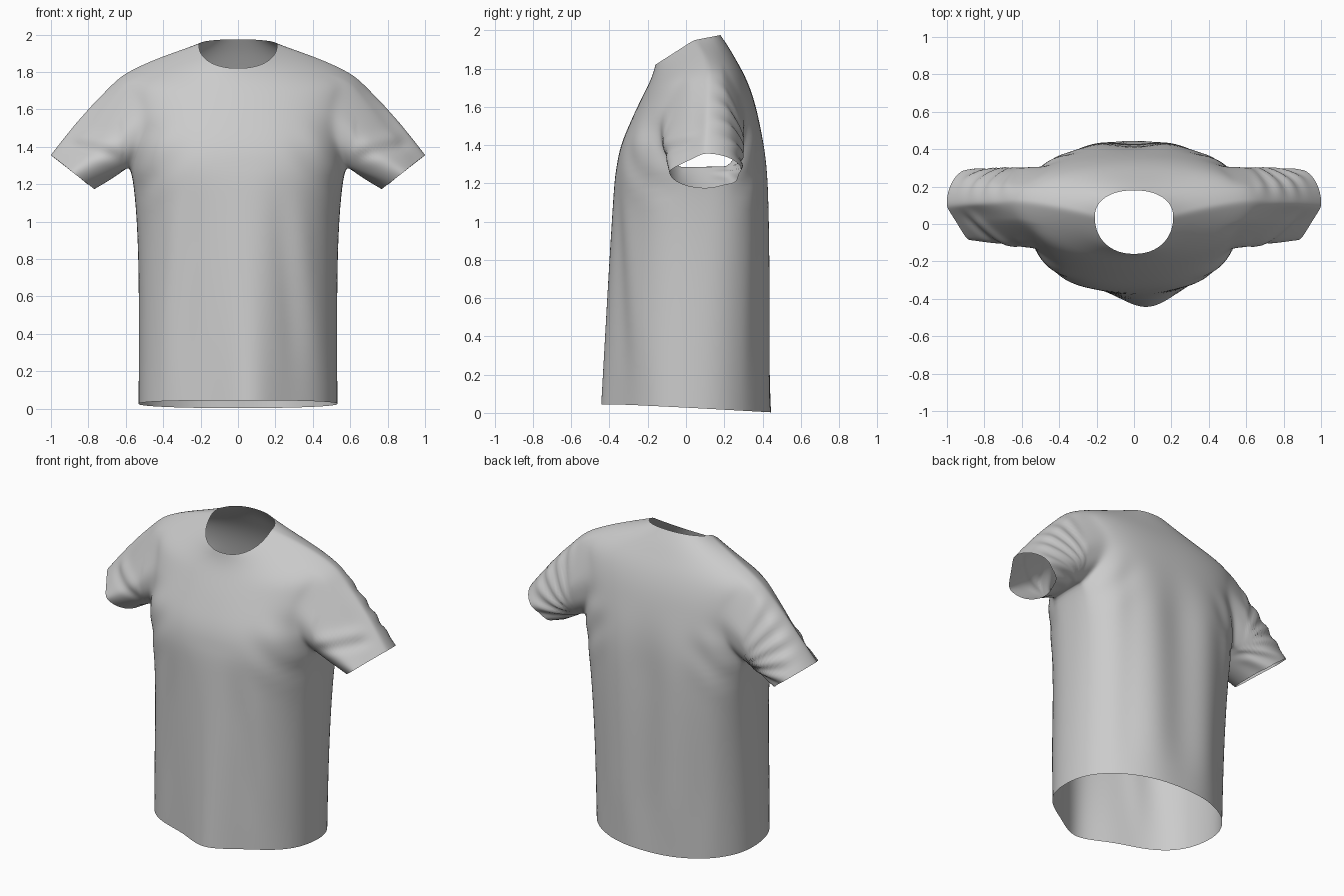
import bpy, bmesh
from math import sin, cos, pi, radians, exp, atan2
from mathutils import Vector

if "Cube" in bpy.data.objects:
    bpy.data.objects.remove(bpy.data.objects["Cube"])

N = 48            # points around the torso
LOW, HIGH = 4, 8  # armhole spans these rings
HALF = 4          # armhole half width in points

# Torso rings: half width, side z, centre y, front y, front z, back y, back z,
# front squareness, back squareness, armhole angle
RINGS = [
    (.532, .025, .05, -.350, .045, .446, .003, 2.5, 2.1, 30),
    (.530, .45, .06, -.358, .45, .440, .45, 2.45, 2.25, 29),
    (.532, .85, .08, -.365, .85, .436, .85, 2.45, 2.5, 26),
    (.550, 1.15, .10, -.368, 1.13, .426, 1.15, 2.5, 2.75, 21),
    (.575, 1.30, .10, -.368, 1.28, .420, 1.30, 2.6, 2.8, 17),
    (.58, 1.41, .10, -.342, 1.40, .405, 1.42, 2.6, 2.8, 30),
    (.59, 1.54, .11, -.300, 1.50, .380, 1.54, 2.4, 2.7, 36),
    (.61, 1.68, .11, -.255, 1.60, .350, 1.66, 2.1, 2.6, 33),
    (.615, 1.79, .12, -.215, 1.68, .310, 1.76, 2.0, 2.4, 20),
    (.47, 1.86, .10, -.190, 1.73, .265, 1.84, 2.0, 2.2, 27),
    (.33, 1.91, .07, -.172, 1.775, .225, 1.91, 2.0, 2.1, 30),
    (.21, 1.948, .04, -.160, 1.82, .180, 1.975, 2.2, 2.2, 30),
]


def ring_point(ring, i):
    w, zs, yc, yf, zf, yb, zb, nf, nb, arm = ring
    i %= N
    s = min(i, N - i)
    q = min(s, N // 2 - s)
    back = i <= N // 2
    arm = radians(arm * (1.25 if back else 1))
    a = arm * q / HALF if q <= HALF else arm + (pi / 2 - arm) * (q - HALF) / (N / 4 - HALF)
    n, ye, ze = (nb, yb, zb) if back else (nf, yf, zf)
    c, d = max(cos(a), 0), sin(a)
    r = (c ** n + d ** n) ** (-1 / n)
    x = w * c * r * (1 if s <= N // 4 else -1)
    return Vector((x, yc + (ye - yc) * d * r, zs + (ze - zs) * d * r))


bm = bmesh.new()

# Torso, leaving the armholes open
rows = [[bm.verts.new(ring_point(r, i)) for i in range(N)] for r in RINGS]
for j in range(len(rows) - 1):
    for i in range(N):
        q = min((i + .5) % (N / 2), N / 2 - (i + .5) % (N / 2))
        if LOW <= j < HIGH and q < HALF:
            continue
        k = (i + 1) % N
        bm.faces.new((rows[j][i], rows[j][k], rows[j + 1][k], rows[j + 1][i]))

# Sleeves, lofted from the armhole edge to the cuff
STEPS = 7
for side in (1, -1):
    grid = [(LOW, i) for i in range(-HALF, HALF)]
    grid += [(j, HALF) for j in range(LOW, HIGH)]
    grid += [(HIGH, i) for i in range(HALF, -HALF, -1)]
    grid += [(j, -HALF) for j in range(HIGH, LOW, -1)]
    loop = [rows[j][i % N if side > 0 else (N // 2 - i) % N] for j, i in grid]
    root = [v.co.copy() for v in loop]
    M = len(loop)
    for step in range(1, STEPS + 1):
        t = step / STEPS
        new = []
        for k in range(M):
            f = 2 * pi * (k - HALF) / M - pi / 2
            u, w = sin(f), cos(f)
            upfront = max(u, 0) * max(-w, 0)      # the upper front of the sleeve lies flatter
            cuff = Vector((side * (.885 + .118 * u), .10 + .19 * w, 1.265 + .092 * u))
            p = root[k].lerp(cuff, t)
            p += Vector((side * .75, 0, .65)) * (.014 * sin(pi * t) * max(u, -.3))
            p += Vector((-side * .03, .10, -.02)) * (upfront * min(1, 1.6 * t))
            new.append(bm.verts.new(p))
        for k in range(M):
            m = (k + 1) % M
            quad = (loop[k], loop[m], new[m], new[k])
            bm.faces.new(quad if side > 0 else quad[::-1])
        loop = new
bmesh.ops.delete(bm, geom=[v for v in bm.verts if not v.link_faces], context='VERTS')

mesh = bpy.data.meshes.new("shirt")
bm.to_mesh(mesh)
bm.free()
shirt = bpy.data.objects.new("shirt", mesh)
bpy.context.collection.objects.link(shirt)
bpy.context.view_layer.objects.active = shirt
shirt.select_set(True)
sub = shirt.modifiers.new("smooth", 'SUBSURF')
sub.levels = 2
bpy.ops.object.modifier_apply(modifier=sub.name)


def bump(v, width):
    return exp(-(v / width) ** 2)


def ramp(v, a, b):
    t = min(max((v - a) / (b - a), 0), 1)
    return t * t * (3 - 2 * t)


# Cloth folds
normals = [v.normal.copy() for v in mesh.vertices]
for v, n in zip(mesh.vertices, normals):
    x, y, z = v.co
    ax = abs(x)
    drop = min(max((1.3 - z) / 1.3, 0), 1)
    if ax < .62:
        front, back = ramp(-y, 0, .15), ramp(y, .2, .32)
        # drape at the front hem and creases running down from the chest
        v.co.y -= .098 * drop * front * bump(x - .07, .18)
        fold = .008 * bump(ax - .30 - .15 * drop, .06) - .008 * bump(ax - .20 - .12 * drop, .06)
        v.co += n * fold * front * ramp(drop, 0, .35) * ramp(1 - drop, 0, .4)
        # long folds on the back
        v.co.y += .010 * back * -cos(2 * pi * x / .4) * ramp(1.6 - z, 0, .5) * ramp(z, -.1, .4) * ramp(.45 - ax, 0, .15)
        # pulls spreading from the armpit
        d = ((ax - .55) ** 2 + (z - 1.33) ** 2) ** .5
        v.co += n * .006 * sin(22 * (z + .9 * ax)) * bump(d - .14, .1) * max(front, back)
    # sleeve wrinkles: fanning from the armpit behind, slanting creases in front
    mask = ramp(ax, .6, .70) * ramp(.97 - ax, 0, .12)
    fan = atan2(z - 1.27, ax - .55)
    v.co += n * .007 * mask * ramp(y, .10, .26) * sin(2 * pi * fan / .30)
    line = z - 1.37 - .22 * (ax - .6)
    v.co += n * mask * ramp(.1 - y, 0, .1) * (.009 * bump(line - .03, .035) - .009 * bump(line + .03, .03))

bpy.ops.object.shade_smooth()
